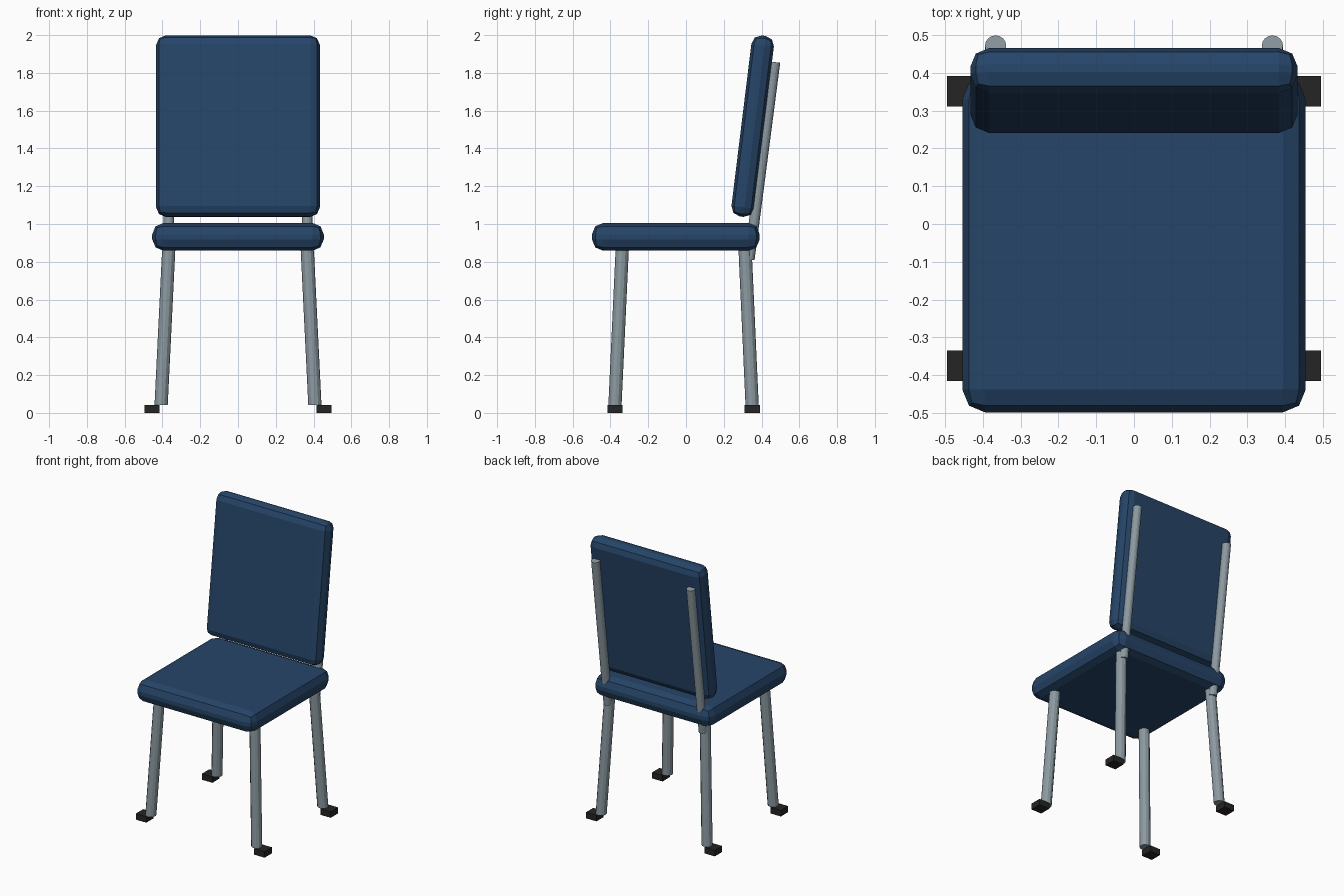
import bpy, bmesh, math
from mathutils import Vector, Matrix

if "Cube" in bpy.data.objects:
    bpy.data.objects.remove(bpy.data.objects["Cube"])


def material(name, rgb):
    m = bpy.data.materials.new(name)
    m.diffuse_color = (*rgb, 1)
    m.use_nodes = True
    m.node_tree.nodes["Principled BSDF"].inputs["Base Color"].default_value = m.diffuse_color
    return m


BLUE = material("navy upholstery", (0.019, 0.059, 0.138))
STEEL = material("grey steel", (0.26, 0.32, 0.35))
BLACK = material("black rubber", (0.018, 0.018, 0.018))


def finish(name, bm, mat):
    bmesh.ops.recalc_face_normals(bm, faces=bm.faces[:])
    mesh = bpy.data.meshes.new(name)
    bm.to_mesh(mesh)
    bm.free()
    mesh.materials.append(mat)
    ob = bpy.data.objects.new(name, mesh)
    bpy.context.collection.objects.link(ob)
    return ob


def box(name, centre, size, mat, bevel=0, tilt=0):
    bm = bmesh.new()
    bmesh.ops.create_cube(bm, size=1)
    bmesh.ops.scale(bm, vec=size, verts=bm.verts[:])
    if bevel:
        bmesh.ops.bevel(bm, geom=bm.edges[:], offset=bevel, segments=2,
                        profile=0.5, affect='EDGES', clamp_overlap=True)
    ob = finish(name, bm, mat)
    ob.matrix_world = Matrix.Translation(centre) @ Matrix.Rotation(tilt, 4, 'X')
    return ob


def tube(name, a, b, r, mat, level_ends=False, sides=12):
    a, b = Vector(a), Vector(b)
    d = b - a
    bm = bmesh.new()
    bmesh.ops.create_cone(bm, cap_ends=True, segments=sides,
                          radius1=r, radius2=r, depth=1)
    rot = d.to_track_quat('Z', 'Y').to_matrix()
    for v in bm.verts:
        ring = Vector((v.co.x, v.co.y, 0))
        # level ends keep the cut horizontal, otherwise cut square to the tube
        v.co = a + d * (v.co.z + 0.5) + (ring if level_ends else rot @ ring)
    return finish(name, bm, mat)


# cushions
box("seat", (0, -0.054, 0.932), (0.908, 0.888, 0.147), BLUE, 0.06)
box("backrest", (0, 0.353, 1.518), (0.866, 0.12, 0.965), BLUE, 0.05, math.radians(-7))

for side, s in (("left", -1), ("right", 1)):
    # back supports
    tube(f"back_support_{side}", (s * 0.366, 0.335, 0.812), (s * 0.366, 0.471, 1.857),
         0.028, STEEL, sides=16)
    # splayed legs with offset feet
    for end, top_y, low_y, foot_y in (("front", -0.338, -0.376, -0.375),
                                      ("rear", 0.313, 0.350, 0.351)):
        tube(f"{end}_leg_{side}", (s * 0.407, low_y, 0.042), (s * 0.367, top_y, 0.86),
             0.035, STEEL, True)
        box(f"{end}_foot_{side}", (s * 0.455, foot_y, 0.021), (0.08, 0.08, 0.042), BLACK)
